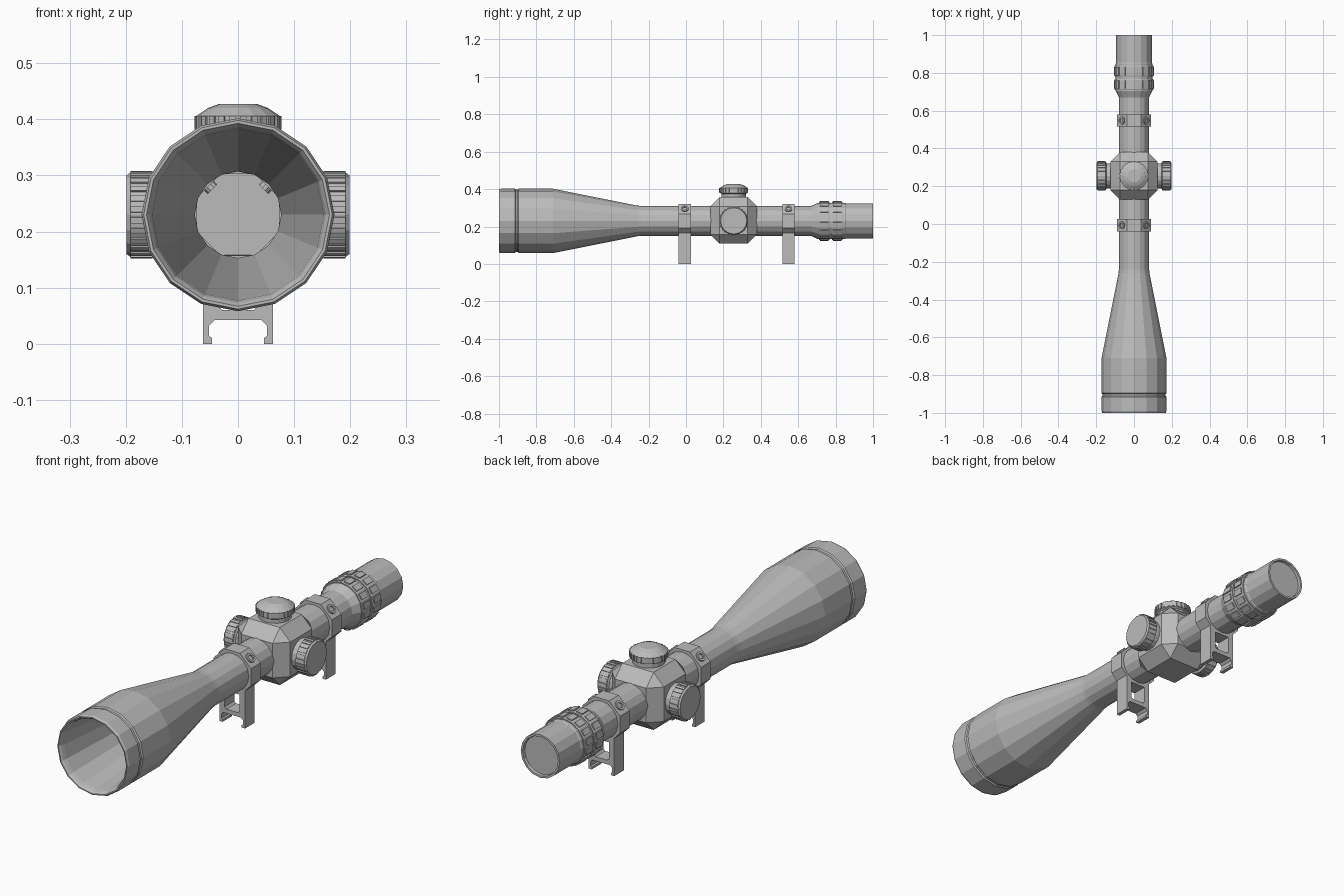
import bpy, bmesh, math
from mathutils import Matrix, Vector

if "Cube" in bpy.data.objects:
    bpy.data.objects.remove(bpy.data.objects["Cube"])

AXIS_Z = 0.23
TURRET_Y = 0.255

grey = bpy.data.materials.new("matte grey")
grey.use_nodes = True
colour = (0.5, 0.5, 0.5, 1)
grey.diffuse_color = colour
grey.node_tree.nodes["Principled BSDF"].inputs["Base Color"].default_value = colour


def finish(name, bm, matrix=Matrix()):
    bmesh.ops.recalc_face_normals(bm, faces=bm.faces)
    mesh = bpy.data.meshes.new(name)
    bm.to_mesh(mesh)
    bm.free()
    mesh.transform(matrix)
    mesh.materials.append(grey)
    obj = bpy.data.objects.new(name, mesh)
    bpy.context.collection.objects.link(obj)
    return obj


def frame(origin, direction):
    """Matrix that sends local z to the given direction."""
    up = "Y" if abs(direction[2]) < 0.99 else "X"
    turn = Vector(direction).to_track_quat("Z", up).to_matrix().to_4x4()
    return Matrix.Translation(origin) @ turn


def add_lathe(bm, profile, sides, phase=0, closed=False):
    """Spin (radius, height) points around local z."""
    rings = []
    for r, h in profile:
        if r == 0:
            rings.append([bm.verts.new((0, 0, h))] * sides)
        else:
            angles = [phase + math.tau * i / sides for i in range(sides)]
            rings.append([bm.verts.new((r * math.cos(a), r * math.sin(a), h)) for a in angles])
    pairs = list(zip(rings, rings[1:]))
    if closed:
        pairs.append((rings[-1], rings[0]))
    for a, b in pairs:
        for i in range(sides):
            j = (i + 1) % sides
            bm.faces.new(list(dict.fromkeys((a[i], a[j], b[j], b[i]))))


def add_pads(bm, count, radius, height, size):
    """Ring of small grip blocks around local z."""
    for i in range(count):
        turn = Matrix.Rotation(math.tau * (i + 0.5) / count, 4, "Z")
        place = turn @ Matrix.Translation((radius, 0, height)) @ Matrix.Diagonal((*size, 1))
        bmesh.ops.create_cube(bm, size=1, matrix=place)


along = frame((0, 0, AXIS_Z), (0, 1, 0))

# Main tube: hollow bell, straight tube, flared eyepiece with recessed lens
bm = bmesh.new()
add_lathe(bm, [
    (0.077, 0.15), (0.077, -0.26), (0.153, -0.975), (0.157, -0.99), (0.163, -1), (0.168, -1),
    (0.172, -0.99), (0.172, -0.915), (0.167, -0.91), (0.167, -0.9), (0.172, -0.895),
    (0.172, -0.71), (0.082, -0.26), (0.08, -0.24), (0.08, 0.67), (0.097, 0.705),
    (0.097, 0.85), (0.094, 0.855), (0.094, 1), (0.085, 1), (0.083, 0.988), (0, 0.988)], 16)
finish("scope_tube", bm, along)

# Two knurled zoom rings
for name, start in (("zoom_ring_front", 0.71), ("zoom_ring_rear", 0.78)):
    bm = bmesh.new()
    add_lathe(bm, [(0.09, start), (0.101, start), (0.103, start + 0.005), (0.103, start + 0.053),
                   (0.101, start + 0.058), (0.09, start + 0.058)], 16, closed=True)
    add_pads(bm, 16, 0.102, start + 0.029, (0.008, 0.026, 0.044))
    finish(name, bm, along)

# Chamfered turret housing
bm = bmesh.new()
bmesh.ops.create_cube(bm, size=0.25)
bmesh.ops.bevel(bm, geom=bm.edges[:], offset=0.05, segments=1, affect="EDGES", profile=0.5)
finish("turret_housing", bm, Matrix.Translation((0, TURRET_Y, AXIS_Z + 0.003)))

# Adjustment knobs: domed one on top, flat ones on each side
stem = [(0, 0.11), (0.066, 0.11), (0.066, 0.145), (0.075, 0.15)]
dome = [(0.075, 0.176), (0.054, 0.19), (0.035, 0.197), (0, 0.197)]
flat = [(0.075, 0.192), (0.07, 0.199), (0, 0.199)]
for name, direction, cap in (("top_knob", (0, 0, 1), dome),
                             ("left_knob", (1, 0, 0), flat),
                             ("right_knob", (-1, 0, 0), flat)):
    bm = bmesh.new()
    add_lathe(bm, stem + cap, 16)
    top = cap[0][1]
    add_pads(bm, 24, 0.074, (0.152 + top) / 2, (0.007, 0.011, top - 0.152))
    finish(name, bm, frame((0, TURRET_Y, AXIS_Z), direction))

# Half outline of the rail foot, in x and z
half = [(0.028, 0.06), (0.036, 0.068), (0.036, 0.148), (0.062, 0.172), (0.062, 0), (0.046, 0),
        (0.046, 0.01), (0.052, 0.014), (0.052, 0.032), (0.042, 0.042)]
outline = half + [(-x, z) for x, z in reversed(half)]
WIDTH = 0.066

for label, y in (("front", -0.007), ("rear", 0.548)):
    # Octagonal clamp around the tube
    bm = bmesh.new()
    outer = 0.09 / math.cos(math.pi / 8)
    add_lathe(bm, [(0.079, -WIDTH / 2), (outer, -WIDTH / 2), (outer, WIDTH / 2),
                   (0.079, WIDTH / 2)], 8, math.pi / 8, closed=True)
    finish(label + "_clamp", bm, frame((0, y, AXIS_Z), (0, 1, 0)))

    # Foot that grips the rail
    bm = bmesh.new()
    face = bm.faces.new([bm.verts.new((x, y - WIDTH / 2, z)) for x, z in outline])
    moved = bmesh.ops.extrude_face_region(bm, geom=[face], use_keep_orig=True)["geom"]
    bmesh.ops.translate(bm, verts=[v for v in moved if isinstance(v, bmesh.types.BMVert)],
                        vec=(0, WIDTH, 0))
    finish(label + "_foot", bm)

    # Socket screws on the sloping faces
    for side, sx in (("left", 1), ("right", -1)):
        bm = bmesh.new()
        add_lathe(bm, [(0, 0.064), (0.012, 0.064), (0.012, 0.08), (0.021, 0.08), (0.021, 0.096),
                       (0.012, 0.096), (0.012, 0.088), (0, 0.088)], 10)
        finish(f"{label}_{side}_screw", bm, frame((0, y, AXIS_Z), (sx, 0, 1)))
